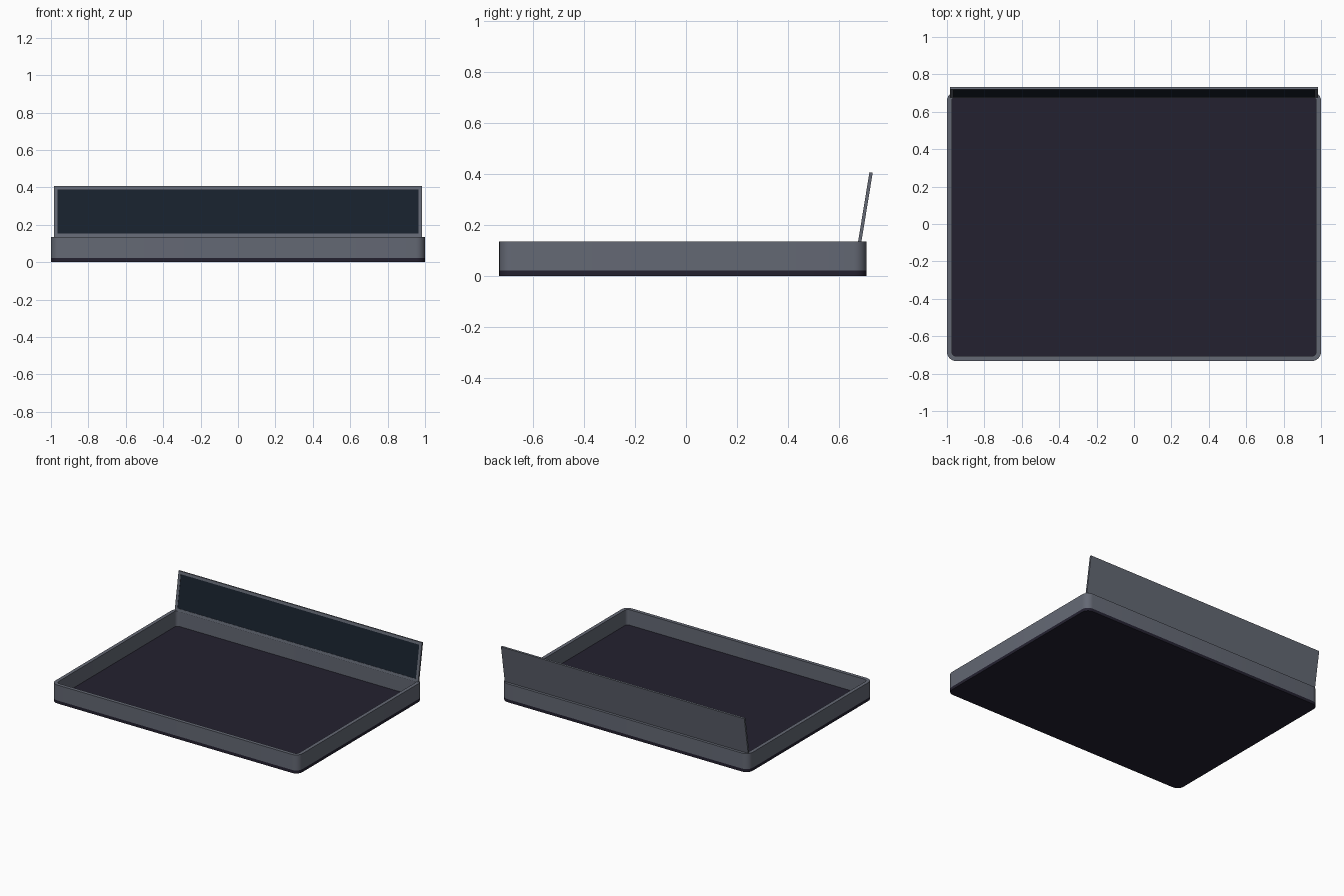
import bpy, bmesh, math

if "Cube" in bpy.data.objects:
    bpy.data.objects.remove(bpy.data.objects["Cube"])


def material(name, color):
    m = bpy.data.materials.new(name)
    m.diffuse_color = (*color, 1)
    m.use_nodes = True
    m.node_tree.nodes["Principled BSDF"].inputs["Base Color"].default_value = m.diffuse_color
    return m


GREY = material("grey_shell", (0.127, 0.14, 0.175))
DARK = material("dark_base", (0.017, 0.015, 0.029))
GLASS = material("dark_panel", (0.009, 0.015, 0.026))


def outline(x, y0, y1, r, n=6):
    """Rounded rectangle, symmetric in x."""
    pts = []
    corners = [(x - r, y1 - r, 0), (r - x, y1 - r, 90),
               (r - x, y0 + r, 180), (x - r, y0 + r, 270)]
    for cx, cy, start in corners:
        for i in range(n + 1):
            a = math.radians(start + 90 * i / n)
            pts.append((cx + r * math.cos(a), cy + r * math.sin(a)))
    return pts


def bridge(bm, a, b):
    n = len(a)
    for i in range(n):
        j = (i + 1) % n
        bm.faces.new((a[i], a[j], b[j], b[i]))


def finish(bm, name, mat, smooth=True):
    bmesh.ops.recalc_face_normals(bm, faces=bm.faces[:])
    me = bpy.data.meshes.new(name)
    bm.to_mesh(me)
    bm.free()
    ob = bpy.data.objects.new(name, me)
    bpy.context.collection.objects.link(ob)
    me.materials.append(mat)
    if smooth:
        bpy.ops.object.select_all(action='DESELECT')
        ob.select_set(True)
        bpy.context.view_layer.objects.active = ob
        bpy.ops.object.shade_smooth_by_angle(angle=math.radians(30))
    return ob


def ring(bm, pts, z):
    return [bm.verts.new((x, y, z)) for x, y in pts]


X, Y0, Y1, R, T = 1.0, -0.733, 0.708, 0.05, 0.026
BASE, TOP = 0.022, 0.135
outer = outline(X, Y0, Y1, R)
inner = outline(X - T, Y0 + T, Y1 - T, R - T)

# Base slab, forms the tray floor
bm = bmesh.new()
low, high = ring(bm, outer, 0), ring(bm, outer, BASE)
bridge(bm, low, high)
bm.faces.new(low)
bm.faces.new(high)
finish(bm, "tray_base", DARK)

# Upright wall around the tray
bm = bmesh.new()
loops = [ring(bm, outer, BASE), ring(bm, outer, TOP),
         ring(bm, inner, TOP), ring(bm, inner, BASE)]
for k in range(4):
    bridge(bm, loops[k], loops[(k + 1) % 4])
finish(bm, "tray_wall", GREY)

# Leaning back panel: frame with a shallow recess in its front face
W, H, D, RIM, SINK = 0.985, 0.278, 0.013, 0.02, 0.003
TILT = math.radians(-9.3)
HINGE = (0, 0.675, 0.133)


def rect(bm, inset, y):
    w = W - inset
    return [bm.verts.new((x, y, z)) for x, z in
            ((-w, inset), (w, inset), (w, H - inset), (-w, H - inset))]


bm = bmesh.new()
loops = [rect(bm, 0, D), rect(bm, 0, 0), rect(bm, RIM, 0), rect(bm, RIM, SINK)]
for a, b in zip(loops, loops[1:]):
    bridge(bm, a, b)
bm.faces.new(loops[0])
bm.faces.new(loops[-1])
frame = finish(bm, "back_panel_frame", GREY, False)

# Dark inlay sitting in the recess
bm = bmesh.new()
front, back = rect(bm, RIM, SINK - 0.001), rect(bm, RIM, SINK + 0.002)
bridge(bm, front, back)
bm.faces.new(front)
bm.faces.new(back)
inlay = finish(bm, "back_panel_inlay", GLASS, False)

for ob in (frame, inlay):
    ob.location = HINGE
    ob.rotation_euler = (TILT, 0, 0)
